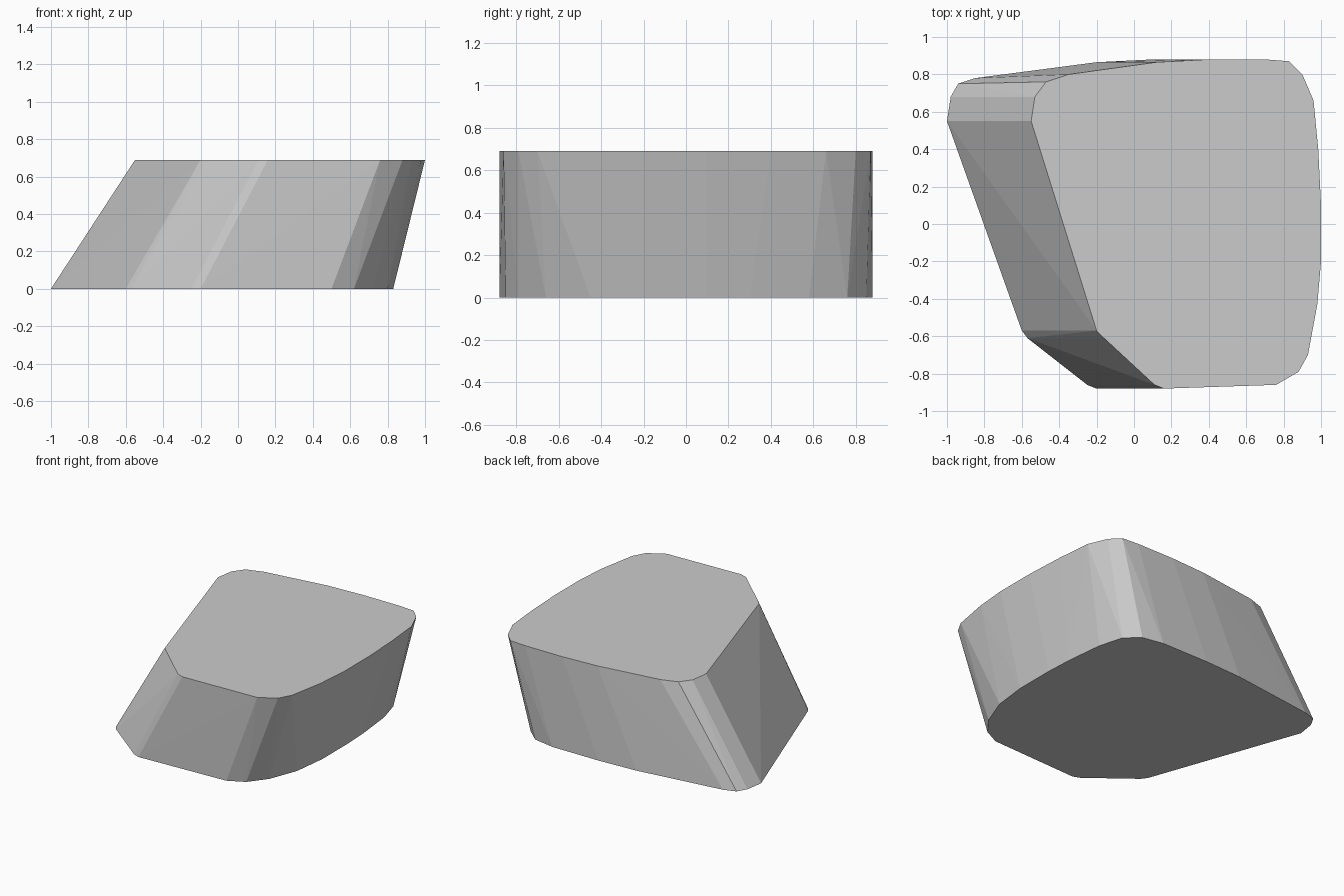
import bpy, bmesh

# Outlines of the slanted block, counted round from the left corner
TOP = [(-0.55, 0.55), (-0.53, 0.68), (-0.47, 0.76), (-0.35, 0.80), (0.12, 0.865),
       (0.40, 0.88), (0.70, 0.88), (0.83, 0.87), (0.90, 0.80), (0.96, 0.66),
       (0.985, 0.40), (1.0, 0.10), (1.0, -0.20), (0.98, -0.43), (0.93, -0.70),
       (0.88, -0.79), (0.76, -0.86), (0.16, -0.88), (0.11, -0.86), (-0.16, -0.61),
       (-0.20, -0.57)]
BOTTOM = [(-1.0, 0.55), (-0.98, 0.68), (-0.94, 0.75), (-0.85, 0.78), (-0.20, 0.865),
          (0.10, 0.88), (0.48, 0.88), (0.64, 0.85), (0.74, 0.76), (0.79, 0.58),
          (0.82, 0.30), (0.83, 0.10), (0.83, -0.20), (0.80, -0.45), (0.72, -0.66),
          (0.62, -0.79), (0.50, -0.85), (-0.20, -0.88), (-0.25, -0.86), (-0.57, -0.61),
          (-0.60, -0.57)]
HEIGHT = 0.69

# Stretch a convex skin between the two outlines
bm = bmesh.new()
for outline, z in ((BOTTOM, 0.0), (TOP, HEIGHT)):
    for x, y in outline:
        bm.verts.new((x, y, z))
hull = bmesh.ops.convex_hull(bm, input=bm.verts)
loose = [v for v in bm.verts if not v.link_faces]
bmesh.ops.delete(bm, geom=loose, context='VERTS')

# Merge the flat caps into single faces
bmesh.ops.dissolve_limit(bm, angle_limit=0.005, verts=bm.verts, edges=bm.edges)
bmesh.ops.recalc_face_normals(bm, faces=bm.faces)
mesh = bpy.data.meshes.new("slanted_block")
bm.to_mesh(mesh)
bm.free()

# Plain grey finish
grey = bpy.data.materials.new("light_grey")
grey.diffuse_color = (0.6, 0.6, 0.6, 1.0)
mesh.materials.append(grey)
block = bpy.data.objects.new("slanted_block", mesh)
bpy.context.collection.objects.link(block)
